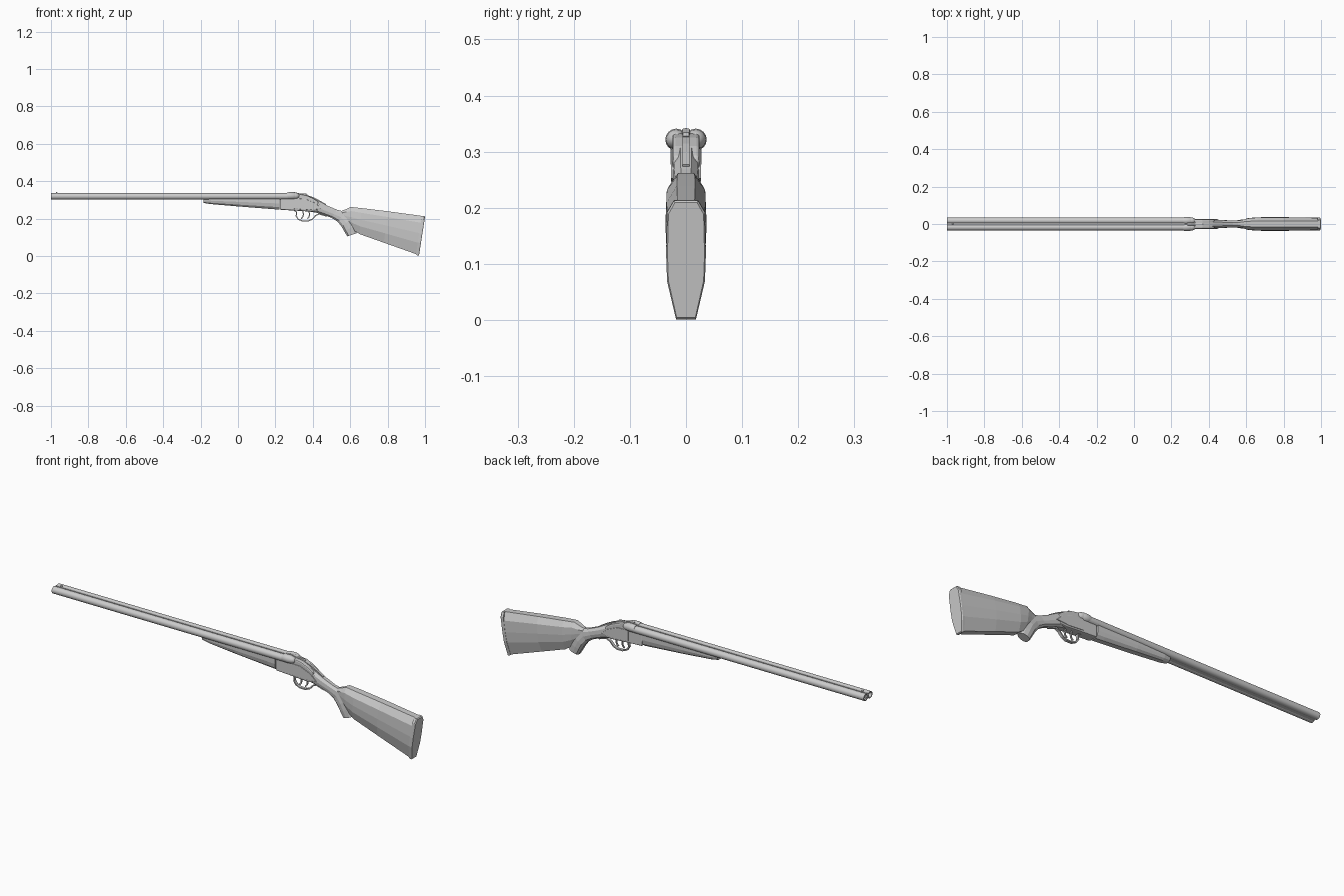
import bpy, bmesh, math
from mathutils import Vector


def make_object(name, rings, caps=True, smooth=False):
    # skin a list of equal-length point rings
    bm = bmesh.new()
    loops = [[bm.verts.new(p) for p in r] for r in rings]
    n = len(loops[0])
    for a, b in zip(loops, loops[1:]):
        for i in range(n):
            bm.faces.new((a[i], a[(i + 1) % n], b[(i + 1) % n], b[i]))
    if caps:
        bm.faces.new(loops[0])
        bm.faces.new(loops[-1])
    bmesh.ops.recalc_face_normals(bm, faces=bm.faces)
    me = bpy.data.meshes.new(name)
    bm.to_mesh(me)
    bm.free()
    ob = bpy.data.objects.new(name, me)
    bpy.context.collection.objects.link(ob)
    if smooth:
        bpy.ops.object.select_all(action='DESELECT')
        ob.select_set(True)
        bpy.context.view_layer.objects.active = ob
        bpy.ops.object.shade_smooth_by_angle(angle=math.radians(40))
    return ob


def loft(name, sections, half):
    # section: top x, top z, bottom x, bottom z, half width
    # half: (width fraction, height fraction), mirrored to the other side
    outline = half + [(-w, t) for w, t in reversed(half)]
    rings = []
    for tx, tz, bx, bz, hw in sections:
        rings.append([(bx + (tx - bx) * t, w * hw, bz + (tz - bz) * t)
                      for w, t in outline])
    return make_object(name, rings)


def turned(name, profile, y, z, sides=16, caps=True):
    # revolve (x, radius) pairs around an axis along x
    rings = [[(x, y + r * math.cos(2 * math.pi * i / sides),
               z + r * math.sin(2 * math.pi * i / sides)) for i in range(sides)]
             for x, r in profile]
    return make_object(name, rings, caps, True)


def slab(name, outline, width, bevel=0.0):
    # extrude an x-z outline symmetrically across y
    ob = make_object(name, [[(x, -width, z) for x, z in outline],
                            [(x, width, z) for x, z in outline]])
    if bevel:
        m = ob.modifiers.new("bevel", 'BEVEL')
        m.width, m.segments, m.limit_method = bevel, 2, 'ANGLE'
    return ob


def strap(name, path, width, thick):
    # sweep a flat rectangular band along an x-z path
    pts = [Vector((x, 0, z)) for x, z in path]
    rings = []
    for i, p in enumerate(pts):
        d = (pts[min(i + 1, len(pts) - 1)] - pts[max(i - 1, 0)]).normalized()
        n = Vector((-d.z, 0, d.x)) * thick
        s = Vector((0, width, 0))
        rings.append([p + n + s, p + n - s, p - n - s, p - n + s])
    return make_object(name, rings)


# Twin barrels with open muzzles, breech collars and rounded fences
for side, y in (("left", 0.0175), ("right", -0.0175)):
    turned("barrel_" + side,
           [(-0.86, 0.0005), (-0.86, 0.0125), (-1, 0.0125), (-1, 0.0172),
            (0.28, 0.0172), (0.28, 0.001)], y, 0.319)
    turned("breech_" + side,
           [(0.262, 0.0172), (0.272, 0.0195), (0.302, 0.0195), (0.304, 0.018),
            (0.308, 0.018), (0.316, 0.016), (0.326, 0.010), (0.33, 0.003)],
           y, 0.3215)

# Ribs joining the barrels, bead sight at the muzzle
slab("top_rib", [(-1, 0.322), (0.29, 0.322), (0.29, 0.3345), (-1, 0.3345)], 0.0055)
slab("lower_rib", [(-0.998, 0.305), (0.29, 0.305), (0.29, 0.316), (-0.998, 0.316)], 0.010)
bpy.ops.mesh.primitive_uv_sphere_add(segments=10, ring_count=6, radius=0.0045,
                                     location=(-0.97, 0, 0.3375))
bpy.context.object.name = "bead_sight"

# Wooden fore-end tapering forward
fore_half = [(0.45, 0), (0.85, 0.2), (1, 0.5), (1, 1)]
loft("fore_end", [(-0.185, 0.312, -0.185, 0.284, 0.020),
                  (-0.15, 0.313, -0.15, 0.278, 0.025),
                  (0.0, 0.314, 0.0, 0.265, 0.028),
                  (0.18, 0.314, 0.18, 0.251, 0.028),
                  (0.222, 0.314, 0.222, 0.248, 0.028)], fore_half)

# Receiver block with side plates ending in a point
slab("receiver", [(0.224, 0.247), (0.30, 0.243), (0.39, 0.237), (0.425, 0.24),
                  (0.43, 0.29), (0.40, 0.31), (0.365, 0.325), (0.31, 0.334),
                  (0.302, 0.315), (0.224, 0.314)], 0.0245, 0.006)
slab("side_plates", [(0.30, 0.252), (0.38, 0.246), (0.448, 0.252), (0.415, 0.282),
                     (0.36, 0.305), (0.30, 0.308)], 0.027, 0.002)

# Top lever, safety catch and tang
slab("lever_base", [(0.285, 0.33), (0.285, 0.341), (0.305, 0.341), (0.33, 0.334),
                    (0.33, 0.325)], 0.007, 0.002)
slab("top_lever", [(0.325, 0.327), (0.325, 0.335), (0.365, 0.334), (0.372, 0.328),
                   (0.365, 0.322)], 0.006, 0.002)
strap("tang", [(0.365, 0.324), (0.40, 0.312), (0.43, 0.297), (0.47, 0.274)], 0.006, 0.003)

# Wrist curving down into the pistol grip
round_half = [(0.4, 0), (0.85, 0.15), (1, 0.45), (0.9, 0.78), (0.42, 1)]
loft("wrist_and_grip", [(0.405, 0.307, 0.385, 0.237, 0.024),
                        (0.44, 0.289, 0.42, 0.231, 0.024),
                        (0.48, 0.268, 0.455, 0.221, 0.022),
                        (0.53, 0.247, 0.50, 0.204, 0.019),
                        (0.577, 0.235, 0.533, 0.183, 0.020),
                        (0.61, 0.20, 0.553, 0.158, 0.024),
                        (0.625, 0.16, 0.567, 0.134, 0.024),
                        (0.636, 0.122, 0.584, 0.105, 0.021)], round_half)

# Shoulder stock, faceted, with a butt plate
stock_half = [(0.5, 0), (0.92, 0.3), (1, 0.55), (0.95, 0.82), (0.45, 1)]
loft("stock", [(0.555, 0.242, 0.565, 0.19, 0.017),
               (0.577, 0.25, 0.59, 0.165, 0.023),
               (0.603, 0.262, 0.615, 0.14, 0.031),
               (0.66, 0.256, 0.65, 0.117, 0.036),
               (0.80, 0.239, 0.78, 0.071, 0.0365),
               (0.985, 0.214, 0.952, 0.010, 0.0345)], stock_half)
butt_half = [(0.5, 0), (0.95, 0.32), (1, 0.55), (0.95, 0.9), (0.6, 1)]
loft("butt_plate", [(0.984, 0.214, 0.951, 0.008, 0.0355),
                    (0.996, 0.213, 0.963, 0.001, 0.0355),
                    (1.0, 0.209, 0.968, 0.004, 0.033)], butt_half)

# Trigger guard bow and the two triggers
strap("trigger_guard", [(0.30, 0.243), (0.314, 0.236), (0.311, 0.214), (0.322, 0.196),
                        (0.345, 0.187), (0.375, 0.187), (0.396, 0.196),
                        (0.415, 0.216), (0.435, 0.225), (0.475, 0.212)], 0.007, 0.003)
for name, x in (("front_trigger", 0.345), ("rear_trigger", 0.378)):
    strap(name, [(x, 0.243), (x + 0.005, 0.224), (x + 0.002, 0.210),
                 (x - 0.007, 0.199)], 0.0035, 0.003)
